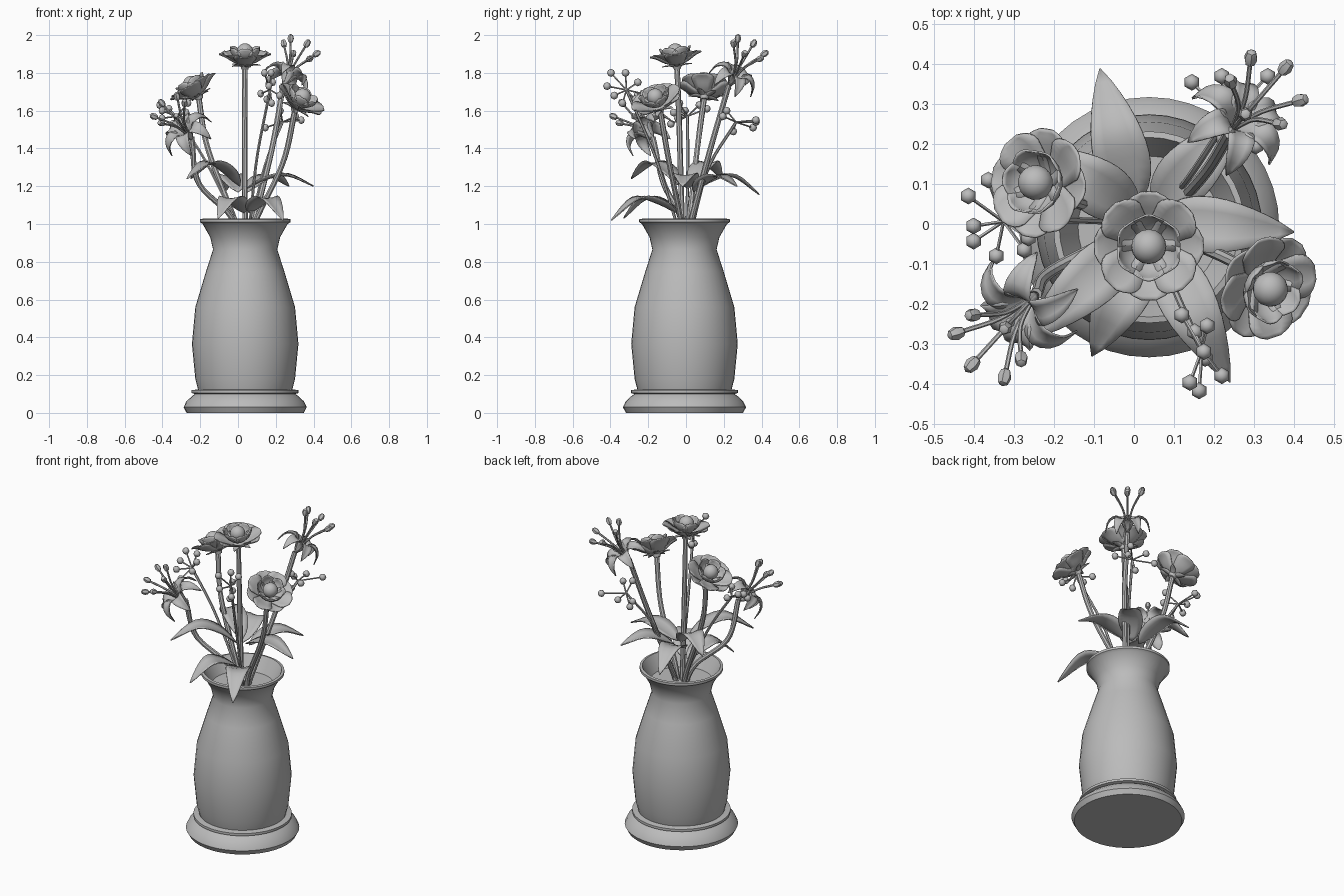
import bpy, bmesh, math
from mathutils import Vector, Matrix

if "Cube" in bpy.data.objects:
    bpy.data.objects.remove(bpy.data.objects["Cube"])

grey = bpy.data.materials.new("plain_grey")
grey.diffuse_color = (0.5, 0.5, 0.5, 1)
grey.use_nodes = True
grey.node_tree.nodes["Principled BSDF"].inputs["Base Color"].default_value = grey.diffuse_color


def finish(name, bm, thickness=0, angle=40):
    bmesh.ops.remove_doubles(bm, verts=bm.verts, dist=0.0004)
    bmesh.ops.recalc_face_normals(bm, faces=bm.faces)
    me = bpy.data.meshes.new(name)
    bm.to_mesh(me)
    bm.free()
    me.materials.append(grey)
    ob = bpy.data.objects.new(name, me)
    bpy.context.collection.objects.link(ob)
    bpy.ops.object.select_all(action='DESELECT')
    ob.select_set(True)
    bpy.context.view_layer.objects.active = ob
    bpy.ops.object.shade_smooth_by_angle(angle=math.radians(angle))
    if thickness:
        mod = ob.modifiers.new("thickness", 'SOLIDIFY')
        mod.thickness = thickness
        mod.offset = 0
    return ob


def spline(pts, n):
    """Smooth path of n + 1 points through the given points."""
    p = [Vector(q) for q in pts]
    p = [2 * p[0] - p[1]] + p + [2 * p[-1] - p[-2]]
    out = []
    for k in range(n + 1):
        u = k / n * (len(p) - 3)
        i = min(int(u), len(p) - 4)
        t = u - i
        a, b, c, d = p[i:i + 4]
        out.append(0.5 * (2 * b + (c - a) * t + (2 * a - 5 * b + 4 * c - d) * t * t
                          + (3 * b - a - 3 * c + d) * t ** 3))
    return out


def tube(bm, pts, r, n=12, sides=8):
    path = spline(pts, n)
    rings = []
    for i, p in enumerate(path):
        d = path[min(i + 1, n)] - path[max(i - 1, 0)]
        q = d.to_track_quat('Z', 'Y')
        rings.append([bm.verts.new(p + q @ Vector((r * math.cos(a), r * math.sin(a), 0)))
                      for a in [2 * math.pi * s / sides for s in range(sides)]])
    for a, b in zip(rings, rings[1:]):
        for s in range(sides):
            bm.faces.new((a[s], a[(s + 1) % sides], b[(s + 1) % sides], b[s]))
    bm.faces.new(rings[0])
    bm.faces.new(rings[-1])


def lens(t):
    return max(0.03, math.sin(math.pi * t ** 0.85) ** 0.8 if 0 < t < 1 else 0)


def rounded(t):
    return (0.45 + 0.55 * min(1, t / 0.6)) * math.sqrt(max(0.1, 1 - max(0, (t - 0.6) / 0.4) ** 2))


def blade(bm, mat, ang, path, hw, shape, cup, n=10):
    """Leaf or petal: an (outward, up) path turned by ang, widened sideways."""
    pts = spline([(r, 0, h) for r, h in path], n)
    m = mat @ Matrix.Rotation(ang, 4, 'Z')
    side = Vector((0, 1, 0))
    rows = []
    for i, p in enumerate(pts):
        w = hw * shape(i / n)
        nor = (pts[min(i + 1, n)] - pts[max(i - 1, 0)]).normalized().cross(side)
        rows.append([bm.verts.new(m @ (p + side * w * s + nor * cup * s * s * w / hw))
                     for s in (-1, -0.5, 0, 0.5, 1)])
    for a, b in zip(rows, rows[1:]):
        for s in range(4):
            bm.faces.new((a[s], a[s + 1], b[s + 1], b[s]))


def place(loc, axis):
    return Matrix.Translation(loc) @ Vector(axis).to_track_quat('Z', 'Y').to_matrix().to_4x4()


def ring(n, phase=0):
    return [2 * math.pi * (k + phase) / n for k in range(n)]


# Vase: turned profile with foot, belly, neck and rim, closed inside by the filling
profile = [(0, 0), (.31, 0), (.326, .03), (.312, .06), (.28, .09), (.265, .1), (.283, .105),
           (.283, .12), (.25, .125), (.264, .18), (.282, .365), (.264, .56), (.207, .75),
           (.17, .865), (.185, .93), (.225, 1.0), (.24, 1.01), (.24, 1.025), (.225, 1.028),
           (.178, .937), (0, .937)]
bm = bmesh.new()
vs = [bm.verts.new((.038 + r, -.008, z)) for r, z in profile]
es = [bm.edges.new(e) for e in zip(vs, vs[1:])]
bmesh.ops.spin(bm, geom=vs + es, cent=(.038, -.008, 0), axis=(0, 0, 1),
               angle=2 * math.pi, steps=40, use_merge=True)
finish("vase", bm, angle=35)

# Stems of the five flowers
stems = [
    [(.04, -.01, .9), (.038, -.02, 1.0), (.035, -.035, 1.5), (.037, -.048, 1.85)],
    [(.0, .0, .9), (-.01, .015, 1.0), (-.16, .06, 1.4), (-.21, .098, 1.68)],
    [(.07, -.02, .9), (.1, -.03, 1.03), (.24, -.09, 1.33), (.305, -.14, 1.62)],
    [(.06, .0, .9), (.09, .03, 1.03), (.18, .13, 1.4), (.24, .228, 1.74)],
    [(.02, -.01, .9), (-.045, -.035, 1.05), (-.21, -.12, 1.22), (-.245, -.175, 1.46)],
]
bm = bmesh.new()
for pts in stems:
    tube(bm, pts, .015, 20)
finish("flower_stems", bm)

# Round flowers: two rings of petals, a ball centre and sepals
roses = [((.037, -.048, 1.84), (0, -.12, 1)),
         ((-.21, .098, 1.678), (-.5, .08, .85)),
         ((.305, -.14, 1.615), (.5, -.32, .8))]
for k, (loc, axis) in enumerate(roses, 1):
    m = place(loc, axis)
    bm = bmesh.new()
    for j, a in enumerate(ring(8)):
        lift = .006 * (j % 2)
        blade(bm, m, a, [(.01, 0), (.06, .018 + lift), (.105, .045 + lift), (.137, .057 + lift)],
              .06, rounded, .012)
    for a in ring(6, .5):
        blade(bm, m, a, [(.012, .015), (.045, .035), (.07, .062), (.083, .096)],
              .05, rounded, .016)
    finish(f"round_flower_petals_{k}", bm, .005)
    bm = bmesh.new()
    bmesh.ops.create_uvsphere(bm, u_segments=16, v_segments=10, radius=.044,
                              matrix=m @ Matrix.Translation((0, 0, .073)))
    finish(f"round_flower_centre_{k}", bm)
    bm = bmesh.new()
    for a in ring(5):
        blade(bm, m, a, [(.005, -.008), (.045, .0), (.085, .0)], .016, lens, .004, 6)
    bmesh.ops.create_cone(bm, segments=12, radius1=.016, radius2=.03, depth=.03, cap_ends=True,
                          matrix=m @ Matrix.Translation((0, 0, -.005)))
    finish(f"round_flower_sepals_{k}", bm, .004)

# Lilies: six curled back petals with long stamens
lilies = [((.242, .232, 1.735), (.37, .43, .82), .92),
          ((-.245, -.175, 1.45), (-.5, -.55, .65), 1)]
for k, (loc, axis, size) in enumerate(lilies, 1):
    m = place(loc, axis)
    bm = bmesh.new()
    for a in ring(6):
        blade(bm, m @ Matrix.Scale(size, 4), a,
              [(.008, 0), (.03, .06), (.075, .09), (.118, .062), (.138, 0)], .038, lens, .01)
    finish(f"lily_petals_{k}", bm, .005)
    bm = bmesh.new()
    for a in ring(6, .5):
        r = m @ Matrix.Rotation(a, 4, 'Z')
        tube(bm, [r @ Vector(p) for p in ((.004, 0, .03), (.03, 0, .13), (.088, 0, .225))],
             .006, 8, 6)
        tip = r @ Matrix.Translation((.094, 0, .235)) @ Matrix.Rotation(.55, 4, 'Y')
        bmesh.ops.create_uvsphere(bm, u_segments=6, v_segments=4, radius=.018,
                                  matrix=tip @ Matrix.Diagonal((1, 1, 1.4, 1)))
    finish(f"lily_stamens_{k}", bm)

# Berry sprigs: thin stem, hub and berries on short twigs
sprigs = [
    ((-.327, .007, 1.57), (-.17, .01, 1.33),
     [(-.365, .11, 1.61), (-.415, .07, 1.63), (-.402, -.005, 1.6), (-.402, -.043, 1.56),
      (-.345, -.08, 1.53), (-.275, -.065, 1.59), (-.265, -.035, 1.64)]),
    ((.17, -.315, 1.71), (.1, -.16, 1.35),
     [(.12, -.228, 1.69), (.183, -.255, 1.75), (.152, -.27, 1.66), (.175, -.32, 1.8),
      (.178, -.337, 1.64), (.22, -.38, 1.68), (.14, -.397, 1.8), (.163, -.418, 1.73)]),
    ((.235, .265, 1.54), (.14, .12, 1.3),
     [(.22, .37, 1.54), (.145, .355, 1.51), (.335, .37, 1.55), (.305, .195, 1.57),
      (.2, .25, 1.49), (.225, .215, 1.6)]),
]
for k, (hub, mid, berries) in enumerate(sprigs, 1):
    bm = bmesh.new()
    tube(bm, [(.037, 0, .9), (.037 + mid[0] * .25, mid[1] * .3, 1.0), mid, hub], .008, 16, 6)
    for b in berries:
        tube(bm, [hub, b], .0045, 1, 5)
    finish(f"sprig_stem_{k}", bm)
    bm = bmesh.new()
    for b in berries:
        bmesh.ops.create_uvsphere(bm, u_segments=6, v_segments=4, radius=.021,
                                  matrix=Matrix.Translation(b))
    finish(f"sprig_berries_{k}", bm, angle=70)

# Arching leaves: base, tip and height of the arch
leaves = [((.0, .04, 1.17), (-.085, .388, 1.155), 1.25),
          ((.05, .01, 1.19), (.4, -.02, 1.2), 1.255),
          ((.03, -.05, 1.06), (-.105, -.33, 1.03), 1.13),
          ((.06, -.05, 1.06), (.24, -.395, 1.02), 1.13),
          ((.01, -.03, 1.2), (-.27, -.29, 1.24), 1.32),
          ((.01, .03, 1.2), (-.25, .19, 1.24), 1.32),
          ((.05, .04, 1.17), (.27, .27, 1.2), 1.25)]
bm = bmesh.new()
for base, tip, top in leaves:
    b, t = Vector(base), Vector(tip)
    d = (t - b).to_2d()
    L = d.length
    blade(bm, Matrix.Translation(b), math.atan2(d.y, d.x),
          [(0, 0), (L * .28, (top - b.z) * .7), (L * .6, top - b.z), (L, t.z - b.z)],
          .07, lens, .014, 12)
finish("leaves", bm, .006)
